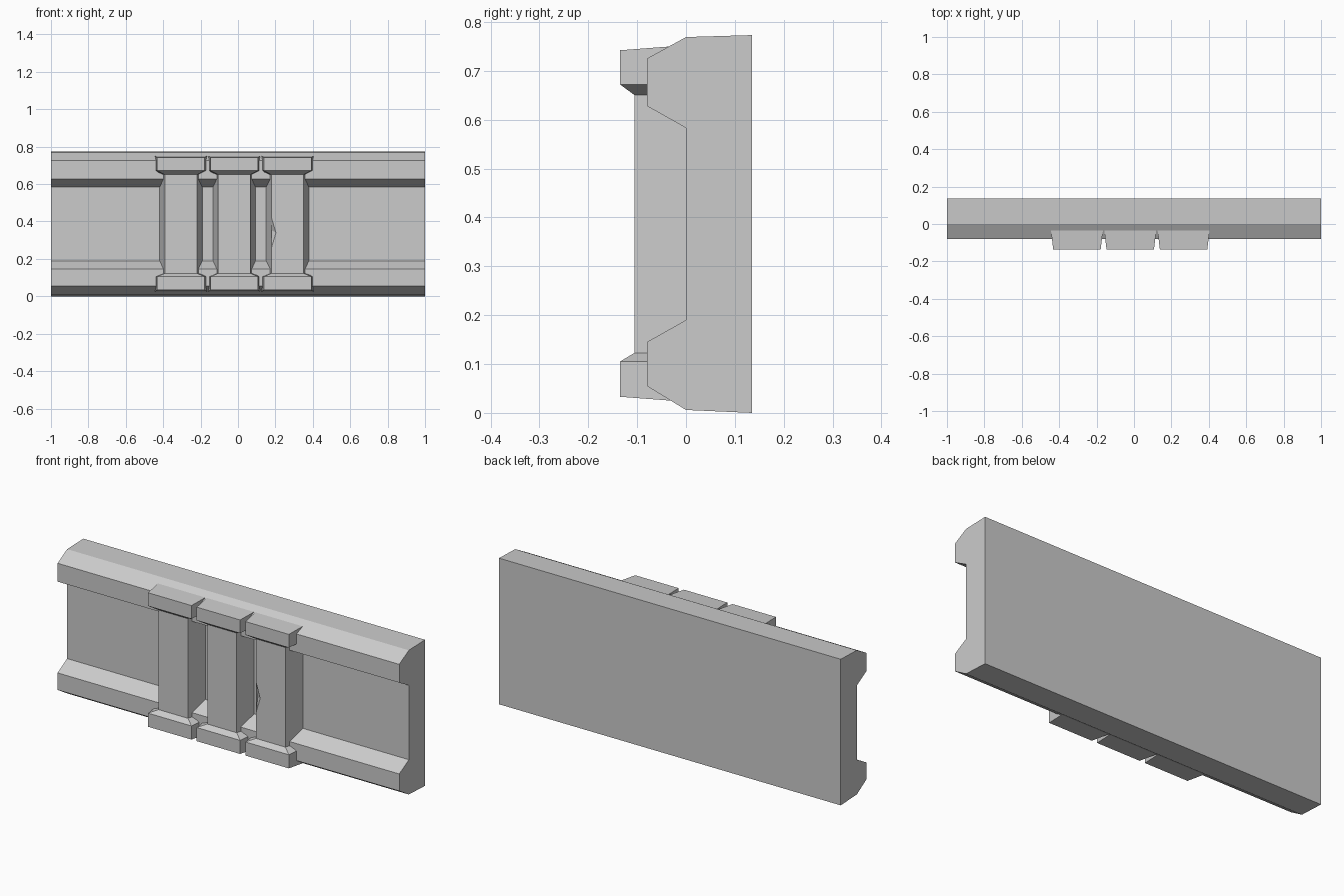
import bpy, bmesh

if "Cube" in bpy.data.objects:
    bpy.data.objects.remove(bpy.data.objects["Cube"])


def finish(name, bm):
    bmesh.ops.recalc_face_normals(bm, faces=bm.faces)
    mesh = bpy.data.meshes.new(name)
    bm.to_mesh(mesh)
    bm.free()
    obj = bpy.data.objects.new(name, mesh)
    bpy.context.collection.objects.link(obj)
    return obj


# Wall: moulded (y, z) profile extruded along x
profile = [(0.135, 0), (0, 0.006), (-0.08, 0.055), (-0.08, 0.145), (0, 0.19),
           (0, 0.583), (-0.08, 0.628), (-0.08, 0.725), (0, 0.769), (0.135, 0.773)]
bm = bmesh.new()
face = bm.faces.new([bm.verts.new((-1, y, z)) for y, z in profile])
ext = bmesh.ops.extrude_face_region(bm, geom=[face], use_keep_orig=True)
bmesh.ops.translate(bm, vec=(2, 0, 0),
                    verts=[v for v in ext["geom"] if isinstance(v, bmesh.types.BMVert)])
finish("wall", bm)

# Column levels: front z, back z, front half width, front y, back half width
BACK = 0.01
SHAFT_F, SHAFT_B, SHAFT_Y = 0.086, 0.117, -0.105
LEVELS = [(0.033, 0.022, 0.127, -0.135, 0.144),
          (0.105, 0.105, 0.127, -0.135, 0.144),
          (0.123, 0.123, SHAFT_F, SHAFT_Y, SHAFT_B),
          (0.650, 0.650, SHAFT_F, SHAFT_Y, SHAFT_B),
          (0.672, 0.672, 0.127, -0.135, 0.144),
          (0.742, 0.753, 0.127, -0.135, 0.144)]


def column(name, cx, chips):
    """chips: {side: (z_low, z_front, z_side, z_high)}, side -1 left or 1 right"""
    bm = bmesh.new()
    rings = []
    for zf, zb, wf, yf, wb in LEVELS:
        rings.append([bm.verts.new(p) for p in
                      ((cx - wf, yf, zf), (cx + wf, yf, zf),
                       (cx + wb, BACK, zb), (cx - wb, BACK, zb))])
    bm.faces.new(rings[0])
    bm.faces.new(rings[-1])
    for i, (a, b) in enumerate(zip(rings, rings[1:])):
        for k in range(4):
            if i == 2 and k != 2:
                continue
            n = (k + 1) % 4
            bm.faces.new((a[k], a[n], b[n], b[k]))

    # Shaft front and sides, with chipped corners
    lo, hi = rings[2], rings[3]
    front = {-1: [], 1: []}
    side_pts = {-1: [], 1: []}
    for s, (z0, zf, zs, z1) in chips.items():
        depth = 0.035
        ws = SHAFT_F + (SHAFT_B - SHAFT_F) * depth / (BACK - SHAFT_Y)
        low = bm.verts.new((cx + s * SHAFT_F, SHAFT_Y, z0))
        high = bm.verts.new((cx + s * SHAFT_F, SHAFT_Y, z1))
        inner = bm.verts.new((cx + s * (SHAFT_F - 0.024), SHAFT_Y, zf))
        deep = bm.verts.new((cx + s * ws, SHAFT_Y + depth, zs))
        front[s], side_pts[s] = [low, inner, high], [low, deep, high]
        bm.faces.new((low, inner, deep))
        bm.faces.new((inner, high, deep))
    bm.faces.new([lo[0], lo[1]] + front[1] + [hi[1], hi[0]] + front[-1][::-1])
    bm.faces.new([lo[2], lo[1]] + side_pts[1] + [hi[1], hi[2]])
    bm.faces.new([lo[3], lo[0]] + side_pts[-1] + [hi[0], hi[3]])
    bmesh.ops.triangulate(bm, faces=[f for f in bm.faces if len(f.verts) > 4])
    finish(name, bm)


column("column_left", -0.305, {1: (0.22, 0.31, 0.32, 0.40)})
column("column_middle", -0.02, {})
column("column_right", 0.265, {-1: (0.26, 0.34, 0.36, 0.42),
                               1: (0.41, 0.51, 0.515, 0.60)})
